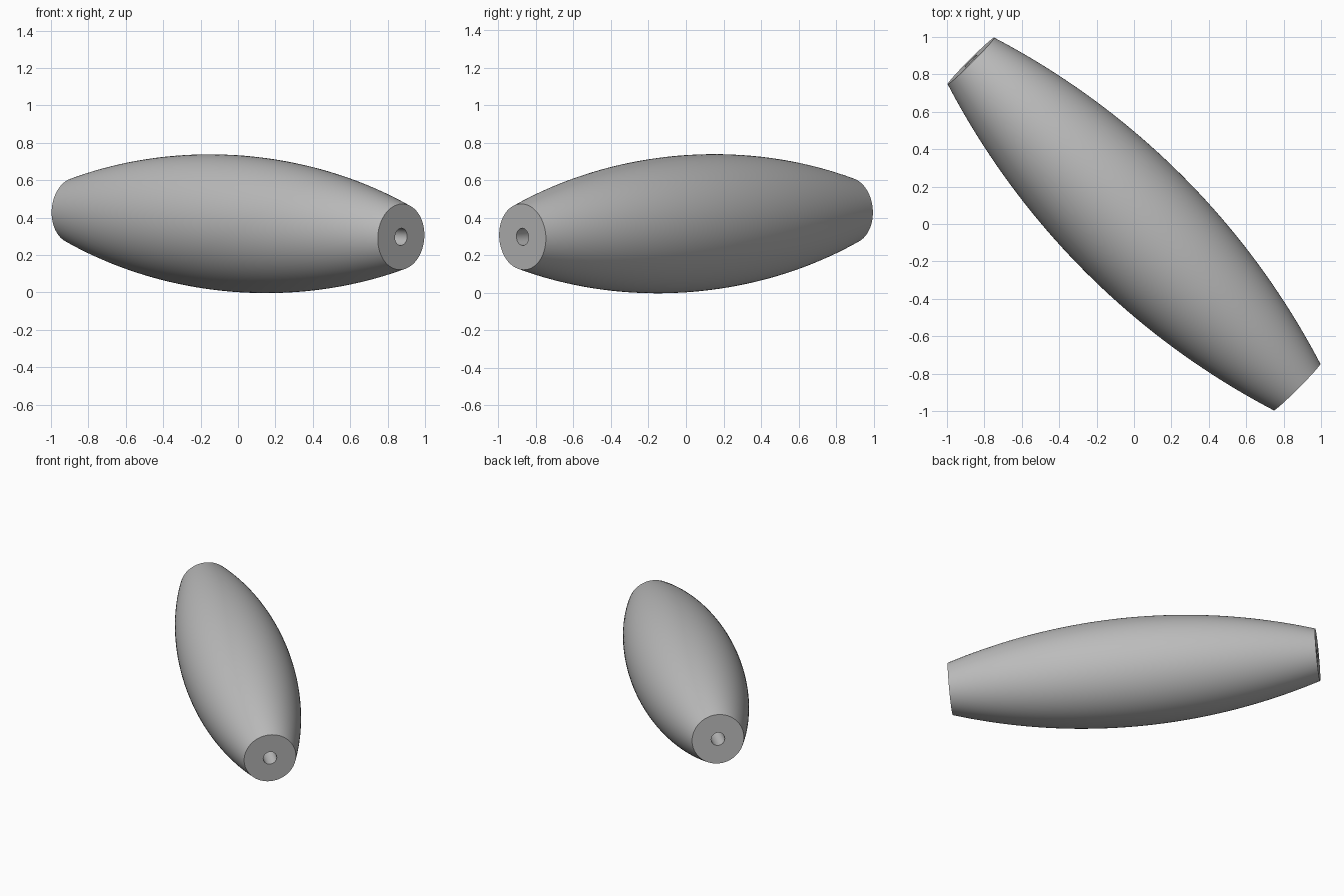
import bpy
import math
from mathutils import Vector

cube = bpy.data.objects.get("Cube")
if cube:
    bpy.data.objects.remove(cube, do_unlink=True)

HALF, END_R, MID_R, HOLE_R = 1.235, 0.176, 0.365, 0.046
SEGMENTS, RINGS = 96, 40

# Plain grey
grey = bpy.data.materials.new("grey")
grey.use_nodes = True
color = (0.5, 0.5, 0.5, 1)
grey.diffuse_color = color
grey.node_tree.nodes["Principled BSDF"].inputs["Base Color"].default_value = color

# Closed profile: circular arc outside, straight bore inside
rise = MID_R - END_R
arc_r = (HALF ** 2 + rise ** 2) / (2 * rise)
profile = []
for i in range(RINGS + 1):
    t = HALF * (2 * i / RINGS - 1)
    profile.append((MID_R - arc_r + math.sqrt(arc_r ** 2 - t ** 2), t))
profile += [(HOLE_R, HALF), (HOLE_R, -HALF)]

# Revolve the profile about its long axis
verts = []
for s in range(SEGMENTS):
    a = math.tau * s / SEGMENTS
    verts += [(r * math.cos(a), r * math.sin(a), t) for r, t in profile]
n = len(profile)
faces = []
for s in range(SEGMENTS):
    a, b = s * n, (s + 1) % SEGMENTS * n
    for i in range(n):
        j = (i + 1) % n
        faces.append((a + i, b + i, b + j, a + j))

mesh = bpy.data.meshes.new("barrel_bead")
mesh.from_pydata(verts, [], faces)
mesh.materials.append(grey)
bead = bpy.data.objects.new("barrel_bead", mesh)
bpy.context.collection.objects.link(bead)

# Lay it diagonally, back end slightly raised
axis = Vector((-0.872, 0.872, 0.07))
bead.rotation_euler = axis.to_track_quat('Z', 'Y').to_euler()
bead.location = (0, 0, 0.367)

bpy.context.view_layer.objects.active = bead
bead.select_set(True)
bpy.ops.object.shade_smooth_by_angle(angle=math.radians(30))
